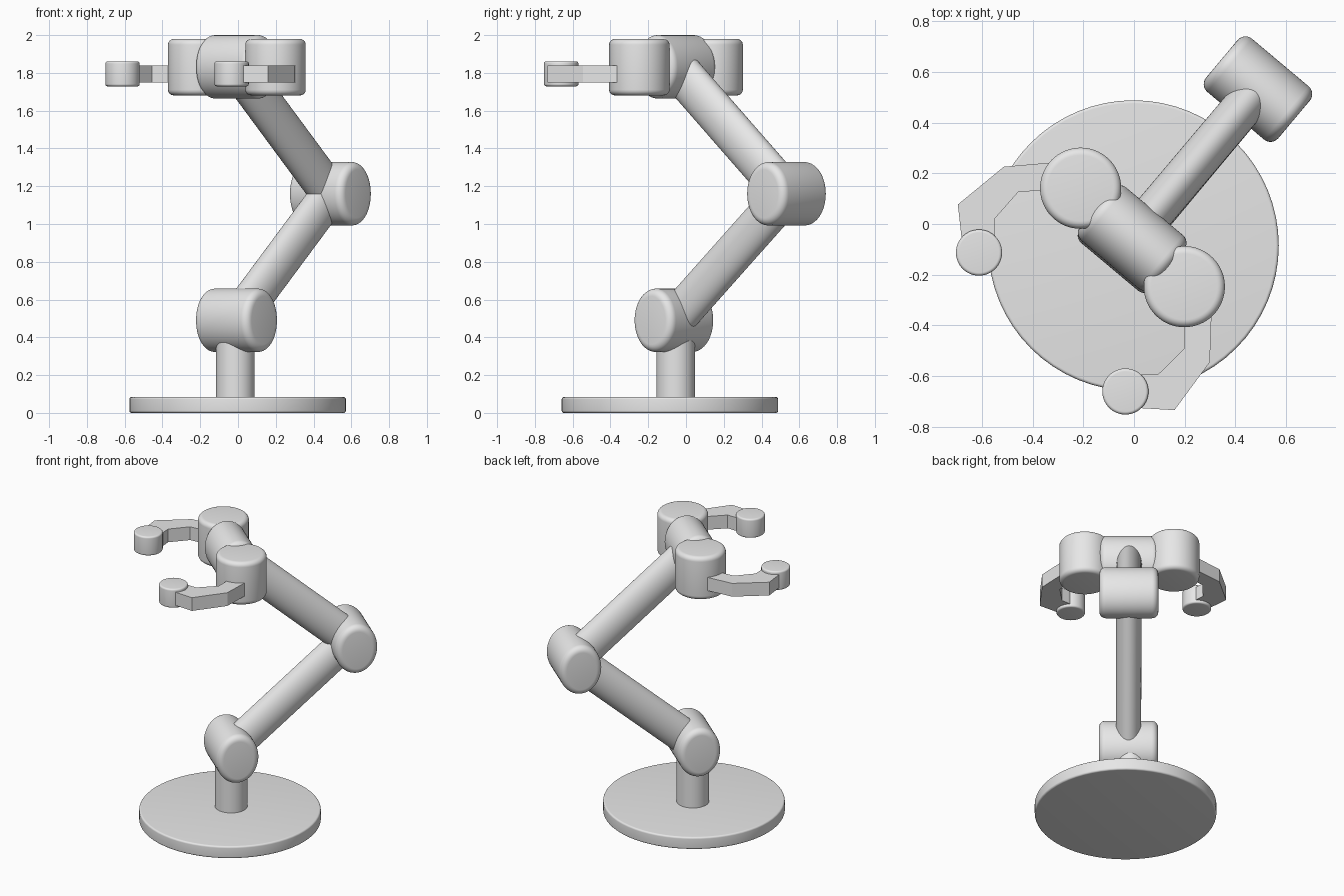
import bpy, bmesh
from math import radians, cos, sin
from mathutils import Vector, Matrix

if "Cube" in bpy.data.objects:
    bpy.data.objects.remove(bpy.data.objects["Cube"], do_unlink=True)

GREY = (0.8, 0.8, 0.8, 1)
grey = bpy.data.materials.new("light_grey")
grey.use_nodes = True
grey.diffuse_color = GREY
grey.node_tree.nodes["Principled BSDF"].inputs["Base Color"].default_value = GREY


def finish(name, bm, smooth=True):
    bmesh.ops.recalc_face_normals(bm, faces=bm.faces)
    mesh = bpy.data.meshes.new(name)
    bm.to_mesh(mesh)
    bm.free()
    mesh.materials.append(grey)
    obj = bpy.data.objects.new(name, mesh)
    bpy.context.collection.objects.link(obj)
    if smooth:
        bpy.ops.object.select_all(action="DESELECT")
        bpy.context.view_layer.objects.active = obj
        obj.select_set(True)
        bpy.ops.object.shade_smooth_by_angle(angle=radians(35))
    return obj


def cylinder(name, centre, axis, side, r_side, r_other, length, bevel=0.0):
    """Oval cylinder along axis; r_side is the radius towards side."""
    z = Vector(axis).normalized()
    x = Vector(side).normalized()
    y = z.cross(x)
    bm = bmesh.new()
    bmesh.ops.create_cone(bm, cap_ends=True, segments=64, radius1=1, radius2=1, depth=1)
    bmesh.ops.scale(bm, vec=(r_side, r_other, length), verts=bm.verts)
    if bevel:
        rims = [e for e in bm.edges if abs(e.verts[0].co.z - e.verts[1].co.z) < 1e-5]
        bmesh.ops.bevel(bm, geom=rims, offset=bevel, segments=6, profile=0.5,
                        affect="EDGES", clamp_overlap=True)
    turn = Matrix((x, y, z)).transposed().to_4x4()
    bm.transform(Matrix.Translation(centre) @ turn)
    return finish(name, bm)


UP = Vector((0, 0, 1))
X = Vector((1, 0, 0))
a = radians(40)
hinge = Vector((cos(a), -sin(a), 0))      # shared hinge axis of all joints

# Base and post
cylinder("base_plate", (-0.002, -0.085, 0.042), UP, X, 0.573, 0.573, 0.084, 0.012)
cylinder("post", (-0.014, -0.055, 0.27), UP, X, 0.102, 0.102, 0.42)

# Three joints
shoulder = Vector((-0.008, -0.064, 0.49))
elbow = Vector((0.489, 0.532, 1.16))
wrist = Vector((-0.007, -0.055, 1.832))
for name, place in (("shoulder_joint", shoulder), ("elbow_joint", elbow), ("wrist_joint", wrist)):
    cylinder(name, place, hinge, UP, 0.168, 0.137, 0.372, 0.04)

# Two arm segments, oval in section
for name, start, end, depth in (("lower_arm", shoulder, elbow, 0.112),
                                ("upper_arm", elbow, wrist, 0.116)):
    line = end - start
    side = (hinge - hinge.project(line)).normalized()
    cylinder(name, (start + end) / 2, line, side, 0.08, depth, line.length)

# Gripper: mirrored knuckles, bent fingers and round pads
b = radians(43.5)
across = Vector((cos(b), -sin(b), 0))
forward = Vector((-sin(b), -cos(b), 0))
hand = Vector((-0.006, -0.053, 0))
FINGER = [(0.38, -0.05), (0.43, 0.0), (0.56, 0.147), (0.589, 0.38), (0.487, 0.466), (0.44, 0.5),
          (0.37, 0.4), (0.407, 0.358), (0.445, 0.323), (0.45, 0.18), (0.33, 0.05)]


def spot(s, t, z):
    return hand + across * s + forward * t + UP * z


for label, sign in (("left", 1), ("right", -1)):
    cylinder(label + "_knuckle", spot(sign * 0.282, 0, 1.83), UP, X, 0.16, 0.16, 0.298, 0.03)
    cylinder(label + "_finger_pad", spot(sign * 0.398, 0.46, 1.795), UP, X, 0.091, 0.091, 0.132, 0.012)
    bm = bmesh.new()
    face = bm.faces.new([bm.verts.new(spot(sign * s, t, 1.748)) for s, t in FINGER])
    top = bmesh.ops.extrude_face_region(bm, geom=[face])["geom"]
    bmesh.ops.translate(bm, vec=(0, 0, 0.092),
                        verts=[v for v in top if isinstance(v, bmesh.types.BMVert)])
    finish(label + "_finger", bm, smooth=False)
